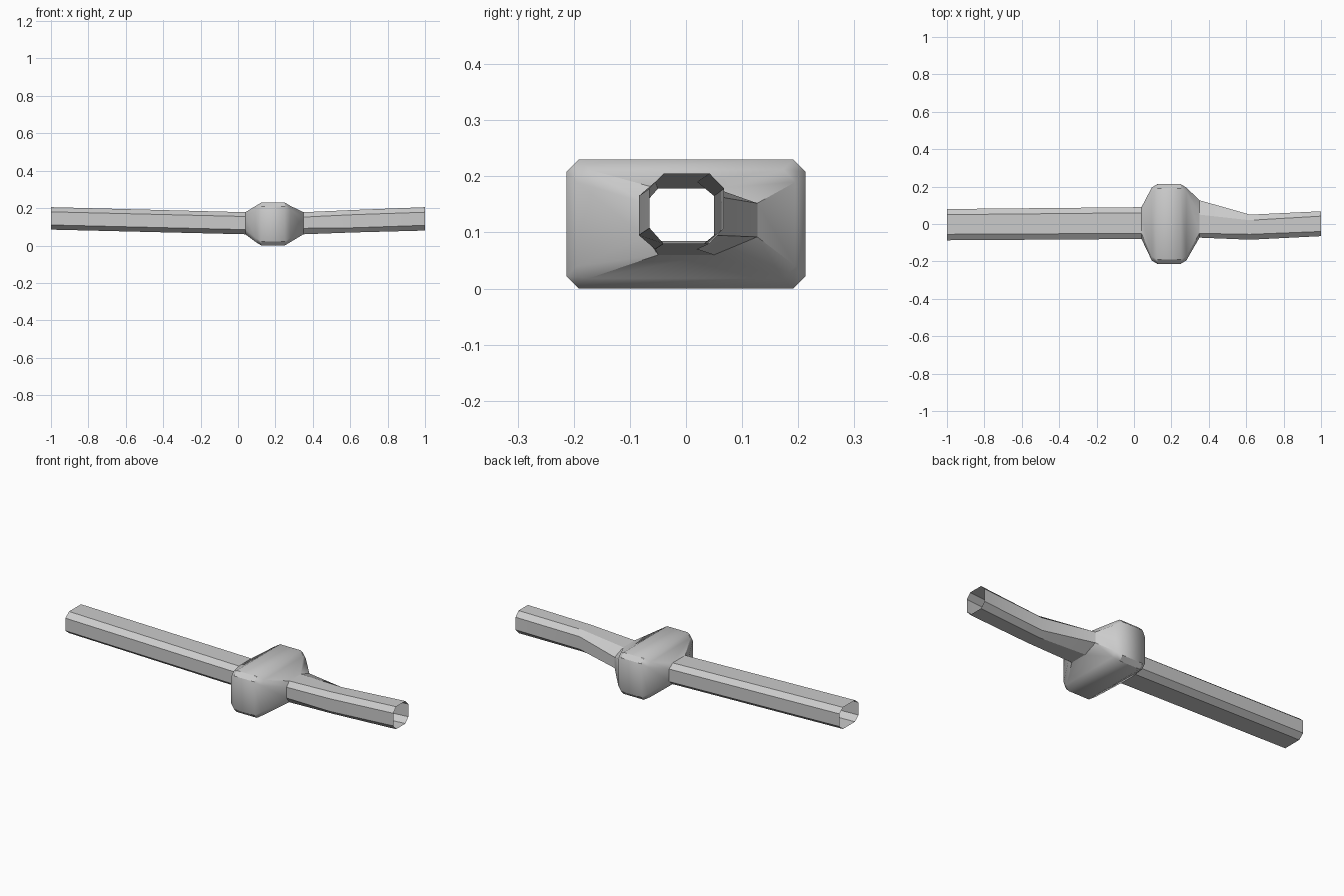
import bpy, bmesh, math

if "Cube" in bpy.data.objects:
    bpy.data.objects.remove(bpy.data.objects["Cube"])


def ring(x, ys, zs):
    """Eight-sided section: ys and zs each give min, flat start, flat end, max."""
    y0, ya, yb, y1 = ys
    z0, za, zb, z1 = zs
    return [(x, ya, z0), (x, yb, z0), (x, y1, za), (x, y1, zb),
            (x, yb, z1), (x, ya, z1), (x, y0, zb), (x, y0, za)]


def loft(name, rings, angle):
    """Skin open-ended rings into a hollow shell."""
    bm = bmesh.new()
    rows = [[bm.verts.new(p) for p in r] for r in rings]
    for a, b in zip(rows, rows[1:]):
        for i in range(8):
            j = (i + 1) % 8
            bm.faces.new((a[i], a[j], b[j], b[i]))
    bmesh.ops.recalc_face_normals(bm, faces=bm.faces)
    me = bpy.data.meshes.new(name)
    bm.to_mesh(me)
    bm.free()
    ob = bpy.data.objects.new(name, me)
    bpy.context.collection.objects.link(ob)
    bpy.ops.object.select_all(action='DESELECT')
    ob.select_set(True)
    bpy.context.view_layer.objects.active = ob
    bpy.ops.object.shade_smooth_by_angle(angle=math.radians(angle))
    return ob


# Shared joints between the pipes and the chamber
joint_left = ring(0.04, (-0.08, -0.05, 0.06, 0.09), (0.06, 0.085, 0.155, 0.178))
joint_right = ring(0.35, (-0.073, -0.05, 0.05, 0.127), (0.06, 0.092, 0.152, 0.178))

# Long straight pipe
loft("long_pipe", [
    ring(-1.0, (-0.087, -0.055, 0.05, 0.08), (0.085, 0.11, 0.18, 0.205)),
    joint_left], 25)

# Swollen middle chamber with chamfered edges
def box_ring(x, inset):
    y, z0, z1 = 0.213 - inset, inset, 0.23 - inset
    return ring(x, (-y, -y + 0.022, y - 0.022, y), (z0, z0 + 0.022, z1 - 0.022, z1))

loft("chamber", [joint_left, box_ring(0.095, 0.018), box_ring(0.125, 0),
                 box_ring(0.25, 0), box_ring(0.28, 0.018), joint_right], 40)

# Short bent pipe
loft("bent_pipe", [
    joint_right,
    ring(0.62, (-0.084, -0.055, 0.02, 0.05), (0.07, 0.095, 0.165, 0.19)),
    ring(1.0, (-0.065, -0.04, 0.042, 0.068), (0.08, 0.108, 0.178, 0.205))], 25)
